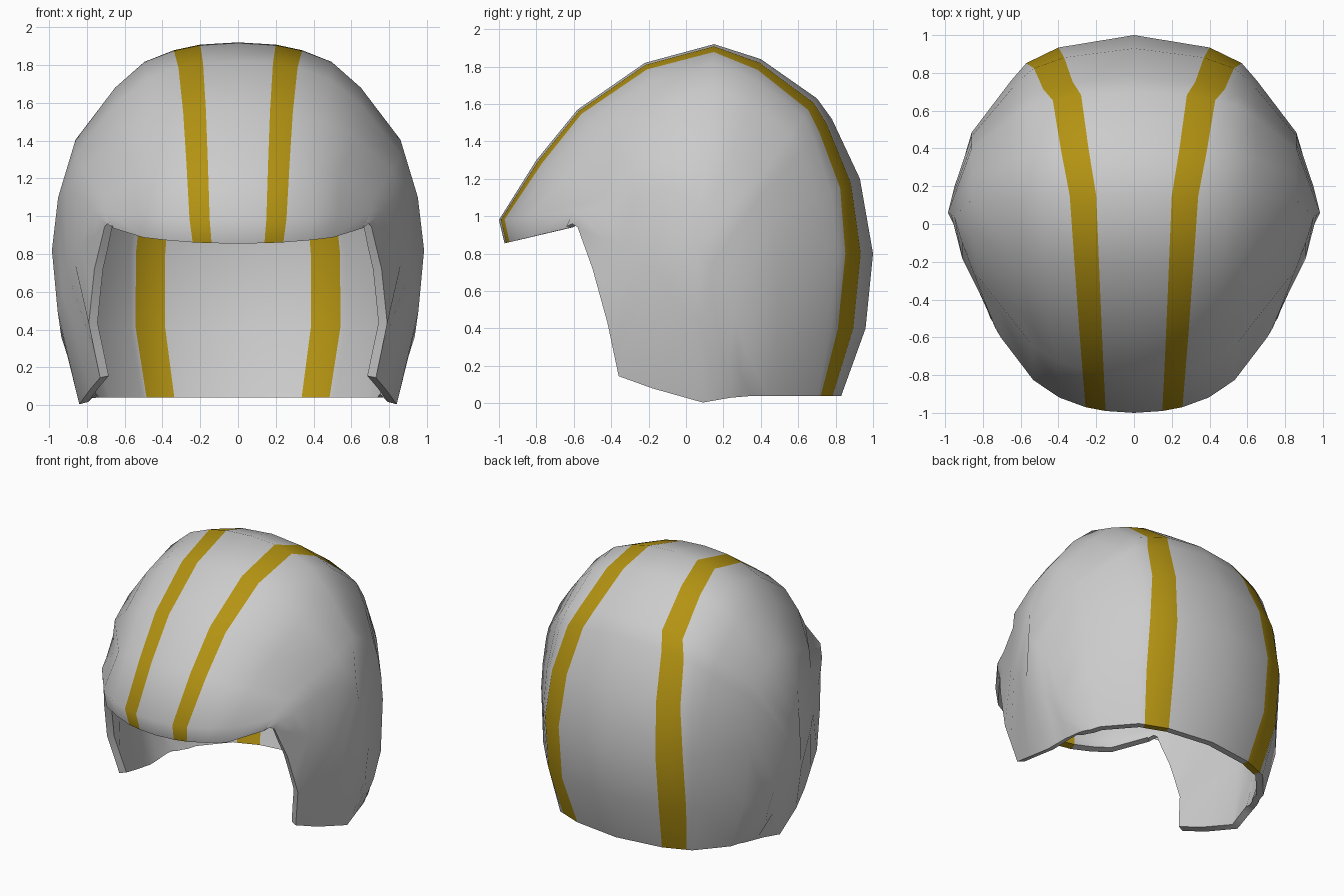
import bpy
from mathutils import Vector

if "Cube" in bpy.data.objects:
    bpy.data.objects.remove(bpy.data.objects["Cube"])

# Centre-line profile (y, z): brim edge, over the crown, down to the nape
CENTRE = [(-.97, .855), (-1, .98), (-.80, 1.30), (-.58, 1.57), (-.22, 1.82),
          (.15, 1.92), (.40, 1.84), (.70, 1.63), (.78, 1.52), (.93, 1.20),
          (1.0, .80), (.96, .40), (.83, .04)]
LAST = len(CENTRE) - 1

# Values keyed by profile station: stripe edges and shell width
STRIPE_IN = [(0, .14), (3, .17), (5, .20), (7, .28), (9, .37), (10, .40), (11, .40), (12, .35)]
STRIPE_OUT = [(0, .24), (3, .29), (5, .34), (7, .43), (9, .53), (10, .57), (11, .57), (12, .51)]
WIDTH = [(0, .77), (1, .82), (2, .83), (3, .95), (4, 1), (10, 1), (11, .97), (12, .84)]
# Cross-section: how far the dome sinks at half-width x
SINK = [(0, 0), (.20, .012), (.34, .042), (.55, .125), (.65, .24), (.83, .455), (.95, .70)]

# Rails (station, x, y, z): widest ear line, cheek line, opening edge
EAR = [(0, .67, -.64, .945), (1, .735, -.55, .995), (2, .775, -.45, 1.03), (3, .845, -.27, 1.11),
       (4, .91, -.10, 1.14), (5, .952, .04, 1.10), (7, .985, .06, .82), (9, .95, .20, .65),
       (11, .90, .32, .28), (12, .745, .43, .04)]
CHEEK = [(0, .69, -.61, .96), (1, .73, -.545, .92), (3, .83, -.34, .84), (5, .91, -.18, .72),
         (7, .955, .0, .50), (9, .935, .17, .36), (11, .86, .29, .15), (12, .765, .40, .04)]
RIM = [(0, .70, -.59, .97), (2, .76, -.50, .72), (4, .79, -.42, .43), (6, .73, -.36, .145),
       (7, .785, -.18, .08), (8, .84, .09, .004), (10, .81, .24, .03), (12, .78, .36, .04)]


def at(keys, s):
    """Linear value of a keyed list at s."""
    for a, b in zip(keys, keys[1:]):
        if s <= b[0]:
            t = (s - a[0]) / (b[0] - a[0])
            return [p + (q - p) * t for p, q in zip(a[1:], b[1:])]


def shell_point(s, x):
    """Point on the dome: the profile sinks inward as x grows."""
    y, z = CENTRE[s]
    if s < 2:
        d = Vector((0, 1, .24 - .12 * s))
    else:
        d = Vector((0, .1 - y, min(.8 - z, 0))).normalized()
    return Vector((x, y, z)) + d * at(SINK, x / .9 if s < 3 else x)[0]


# Half shell as a grid of ribs
verts, faces, stripe = [], [], []
for s in range(LAST + 1):
    w, x_in, x_out = (at(k, s)[0] for k in (WIDTH, STRIPE_IN, STRIPE_OUT))
    xs = [0, x_in, x_out, (x_out + .65 * w) / 2, .65 * w, .86 * w]
    verts += [shell_point(s, x) for x in xs]
    verts += [at(rail, s) for rail in (EAR, CHEEK, RIM)]
COLS = 9
for s in range(LAST):
    for j in range(COLS - 1):
        a = s * COLS + j
        faces.append((a, a + 1, a + COLS + 1, a + COLS))
        stripe.append(1 if j == 1 else 0)

mesh = bpy.data.meshes.new("helmet_shell")
mesh.from_pydata(verts, [], faces)
yellow = bpy.data.materials.new("yellow_stripe")
yellow.diffuse_color = (.45, .29, .006, 1)
yellow.use_nodes = True
yellow.node_tree.nodes["Principled BSDF"].inputs["Base Color"].default_value = yellow.diffuse_color
mesh.materials.append(None)
mesh.materials.append(yellow)
mesh.polygons.foreach_set("material_index", stripe)
helmet = bpy.data.objects.new("helmet_shell", mesh)
bpy.context.collection.objects.link(helmet)

# Mirror to the other side and thicken inward
mirror = helmet.modifiers.new("mirror", 'MIRROR')
mirror.use_clip = True
solid = helmet.modifiers.new("thickness", 'SOLIDIFY')
solid.thickness = .05
solid.offset = -1
bpy.context.view_layer.objects.active = helmet
helmet.select_set(True)
bpy.ops.object.convert(target='MESH')

# Level the nape edge, then smooth while keeping the rims sharp
for v in helmet.data.vertices:
    if v.co.y > .33 and v.co.z < .08:
        v.co.z = .04
bpy.ops.object.shade_smooth_by_angle(angle=1.1)
